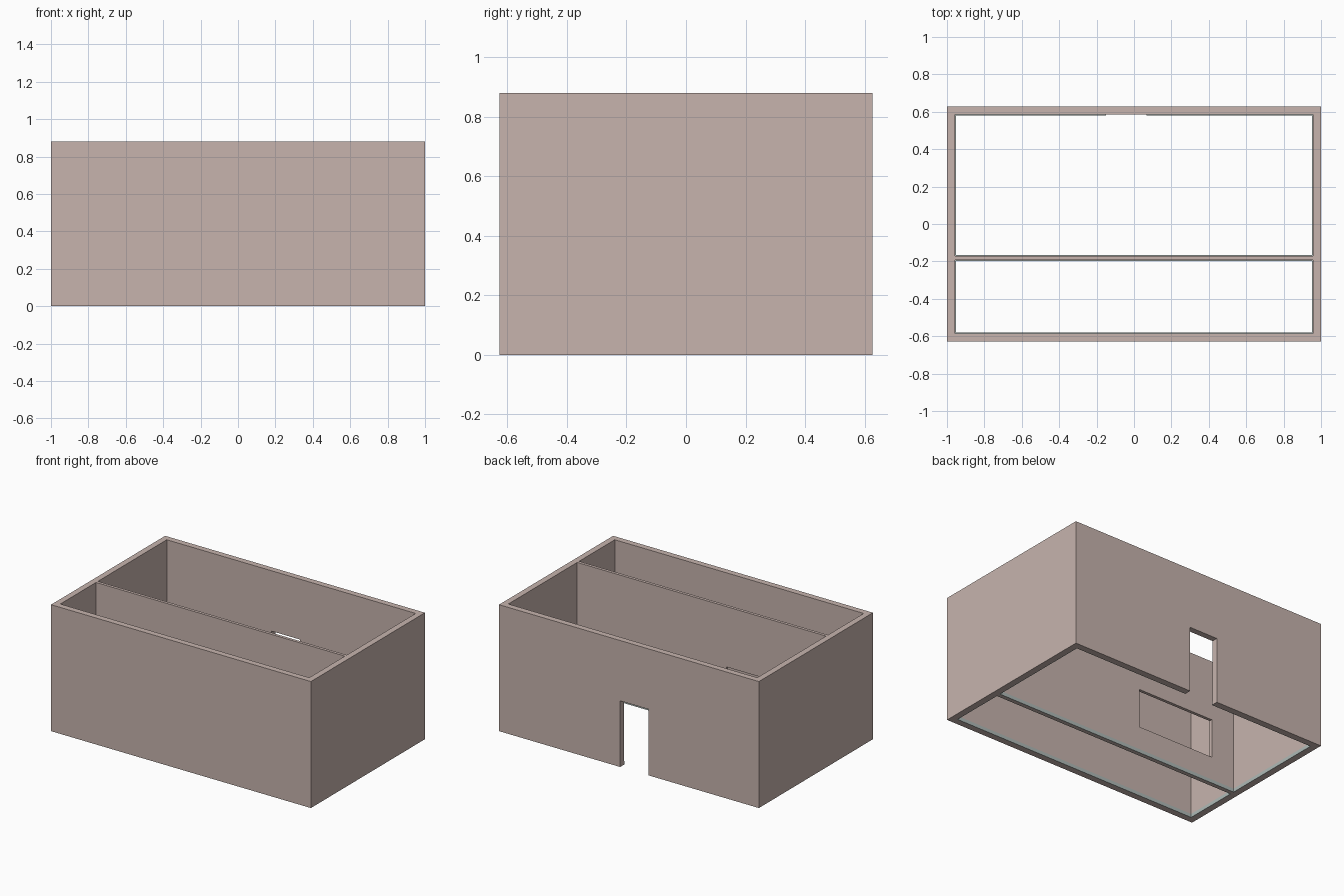
import bpy

if "Cube" in bpy.data.objects:
    bpy.data.objects.remove(bpy.data.objects["Cube"])

W, D, H = 1.0, 0.627, 0.88          # half width, half depth, height
T = 0.042                           # outer wall thickness
SK, SKH = 0.005, 0.025              # skirting thickness and height


def material(name, rgb):
    m = bpy.data.materials.new(name)
    m.diffuse_color = (*rgb, 1)
    m.use_nodes = True
    m.node_tree.nodes["Principled BSDF"].inputs["Base Color"].default_value = m.diffuse_color
    return m


def box(name, x0, x1, y0, y1, z0, z1):
    bpy.ops.mesh.primitive_cube_add(
        size=1, location=((x0 + x1) / 2, (y0 + y1) / 2, (z0 + z1) / 2))
    o = bpy.context.object
    o.name = name
    o.scale = (x1 - x0, y1 - y0, z1 - z0)
    bpy.ops.object.transform_apply(location=True, rotation=False, scale=True)
    return o


def cut(obj, *limits):
    """Subtract a box from obj, then discard the cutter."""
    cutter = box("cutter", *limits)
    cutter.hide_render = True
    mod = obj.modifiers.new("cut", 'BOOLEAN')
    mod.operation, mod.solver, mod.object = 'DIFFERENCE', 'EXACT', cutter
    bpy.context.view_layer.objects.active = obj
    bpy.ops.object.modifier_apply(modifier=mod.name)
    bpy.data.objects.remove(cutter)


plaster = material("plaster", (0.57, 0.455, 0.42))
trim = material("trim", (0.43, 0.49, 0.47))

rooms = {"front_room": (-D + T, -0.193), "back_room": (-0.172, D - T)}
door = (-0.15, 0.068, 0.5, 0.7, -0.1, 0.46)
hatch = (-0.78, -0.19, -0.25, -0.12, 0.19, 0.46)

# Outer walls and partition, hollowed from one block
walls = box("walls", -W, W, -D, D, 0, H)
for y0, y1 in rooms.values():
    cut(walls, -W + T, W - T, y0, y1, -0.1, H + 0.1)
cut(walls, *door)                   # doorway in the back wall
cut(walls, *hatch)                  # serving hatch in the partition
walls.data.materials.clear()
walls.data.materials.append(plaster)

# Skirting strip around the foot of each room
for name, (y0, y1) in rooms.items():
    s = box(name + "_skirting", -W + T, W - T, y0, y1, 0, SKH)
    cut(s, -W + T + SK, W - T - SK, y0 + SK, y1 - SK, -0.1, 0.1)
    if name == "back_room":
        cut(s, *door)               # gap at the doorway
    s.data.materials.clear()
    s.data.materials.append(trim)
